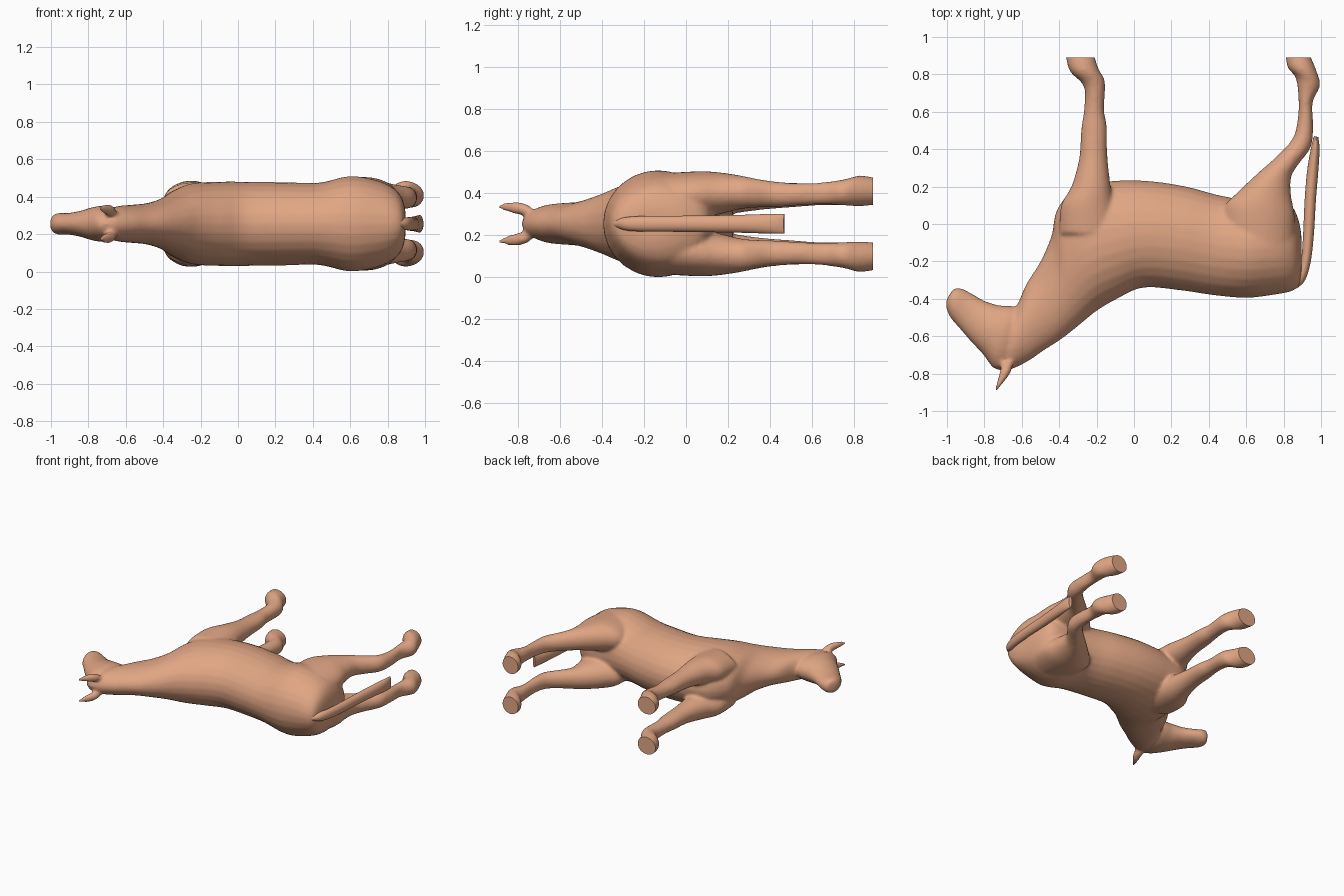
import bpy, bmesh, math
from mathutils import Vector

ZC = 0.255   # the animal lies on its side: z = 0.255 is its symmetry plane

mat = bpy.data.materials.new("tan")
mat.diffuse_color = (0.75, 0.38, 0.23, 1)


def spline(a, b, c, d, t):
    return [0.5 * (2 * q + (r - p) * t + (2 * p - 5 * q + 4 * r - s) * t * t
                   + (3 * q - p - 3 * r + s) * t ** 3) for p, q, r, s in zip(a, b, c, d)]


def loft(bm, rows, side=1, steps=4, n=28):
    """Rows: outline point 1 (x, y), outline point 2 (x, y), z offset, half width."""
    pts = [rows[0]] + rows + [rows[-1]]
    dense = []
    for i in range(len(rows) - 1):
        dense += [spline(*pts[i:i + 4], k / steps) for k in range(steps)]
    dense.append(rows[-1])
    rings = []
    for x1, y1, x2, y2, off, hw in dense:
        mid = Vector(((x1 + x2) / 2, (y1 + y2) / 2, ZC + side * off))
        half = Vector(((x1 - x2) / 2, (y1 - y2) / 2, 0))
        ring = []
        for k in range(n):
            a = 2 * math.pi * k / n
            ring.append(bm.verts.new(mid + half * math.cos(a) + Vector((0, 0, hw * math.sin(a)))))
        rings.append(ring)
    faces = [bm.faces.new(rings[0]), bm.faces.new(rings[-1])]
    for r, s in zip(rings, rings[1:]):
        for k in range(n):
            m = (k + 1) % n
            faces.append(bm.faces.new((r[k], r[m], s[m], s[k])))
    bmesh.ops.recalc_face_normals(bm, faces=faces)


def finish(bm, name):
    me = bpy.data.meshes.new(name)
    bm.to_mesh(me)
    bm.free()
    me.materials.append(mat)
    ob = bpy.data.objects.new(name, me)
    bpy.context.collection.objects.link(ob)
    bpy.ops.object.select_all(action='DESELECT')
    ob.select_set(True)
    bpy.context.view_layer.objects.active = ob
    return ob


# Trunk and neck: back line point, belly line point
trunk = [
    (.895, -.27, .895, -.06, 0, .07),
    (.88, -.33, .88, .02, 0, .13),
    (.84, -.36, .84, .10, 0, .185),
    (.75, -.378, .75, .13, 0, .23),
    (.60, -.395, .60, .13, 0, .255),
    (.42, -.38, .45, .155, 0, .22),
    (.25, -.355, .28, .20, 0, .222),
    (.05, -.34, .08, .23, 0, .225),
    (-.09, -.40, -.12, .23, 0, .225),
    (-.20, -.465, -.30, .20, 0, .215),
    (-.28, -.53, -.41, .08, 0, .175),
    (-.38, -.61, -.44, -.06, 0, .135),
    (-.48, -.675, -.50, -.20, 0, .11),
    (-.56, -.73, -.575, -.32, 0, .102),
    (-.65, -.775, -.63, -.44, 0, .095),
    (-.70, -.78, -.70, -.50, 0, .075)]

# Head: forehead line point, jaw line point
head = [
    (-.66, -.78, -.60, -.52, 0, .06),
    (-.745, -.775, -.63, -.445, 0, .095),
    (-.805, -.70, -.72, -.435, 0, .092),
    (-.875, -.625, -.80, -.41, 0, .07),
    (-.94, -.55, -.87, -.37, 0, .058),
    (-.985, -.495, -.92, -.345, 0, .058),
    (-1.005, -.44, -.955, -.342, 0, .05),
    (-1.0, -.40, -.975, -.36, 0, .028)]

# Legs: front edge point, back edge point
hind_leg = [
    (.48, -.12, .86, -.12, .12, .12),
    (.48, .08, .86, .04, .138, .112),
    (.55, .165, .84, .15, .145, .10),
    (.66, .27, .84, .25, .15, .08),
    (.77, .368, .88, .32, .145, .068),
    (.85, .46, .945, .41, .14, .06),
    (.875, .56, .958, .52, .14, .053),
    (.88, .66, .955, .65, .145, .053),
    (.865, .78, .995, .74, .15, .063),
    (.82, .84, .975, .82, .157, .073),
    (.81, .93, .93, .93, .153, .06)]
fore_leg = [
    (-.40, -.05, -.08, -.05, .12, .10),
    (-.39, .10, -.11, .10, .13, .10),
    (-.335, .20, -.125, .20, .135, .09),
    (-.293, .35, -.143, .37, .135, .068),
    (-.283, .50, -.145, .52, .137, .058),
    (-.265, .63, -.16, .61, .14, .053),
    (-.27, .74, -.155, .76, .148, .06),
    (-.345, .82, -.19, .83, .157, .073),
    (-.37, .93, -.22, .93, .153, .06)]

# Ears: leaf shape from the poll to the tip
ear = [
    (-.71, -.74, -.645, -.745, .06, .025),
    (-.715, -.78, -.66, -.795, .072, .03),
    (-.728, -.83, -.692, -.84, .078, .026),
    (-.746, -.892, -.735, -.892, .084, .012)]

bm = bmesh.new()
loft(bm, trunk)
loft(bm, head)
for side in (1, -1):
    loft(bm, hind_leg, side)
    loft(bm, fore_leg, side)
    loft(bm, ear, side)
body = finish(bm, "horse_body")

# Fuse all parts into one smooth skin
rm = body.modifiers.new("fuse", 'REMESH')
rm.mode = 'VOXEL'
rm.voxel_size = 0.011
sm = body.modifiers.new("soften", 'SMOOTH')
sm.factor = 0.5
sm.iterations = 7
bpy.ops.object.convert(target='MESH')

# Cut the hooves flat
bm = bmesh.new()
bm.from_mesh(body.data)
cut = bmesh.ops.bisect_plane(bm, geom=bm.verts[:] + bm.edges[:] + bm.faces[:],
                             plane_co=(0, .89, 0), plane_no=(0, 1, 0), clear_outer=True)
bmesh.ops.holes_fill(bm, edges=[e for e in bm.edges if e.is_boundary], sides=0)
bm.to_mesh(body.data)
bm.free()
if not body.data.materials:
    body.data.materials.append(mat)
bpy.ops.object.shade_smooth_by_angle(angle=math.radians(50))

# Tail: outer edge point, inner edge point
tail = [
    (.87, -.345, .84, -.27, 0, .025),
    (.915, -.30, .875, -.25, 0, .033),
    (.945, -.20, .895, -.18, 0, .037),
    (.962, -.05, .905, -.04, 0, .038),
    (.972, .12, .912, .12, 0, .04),
    (.985, .28, .925, .28, 0, .043),
    (.992, .40, .945, .40, 0, .047),
    (.985, .465, .962, .47, 0, .047)]
bm = bmesh.new()
loft(bm, tail, n=20)
finish(bm, "tail")
bpy.ops.object.shade_smooth_by_angle(angle=math.radians(50))
